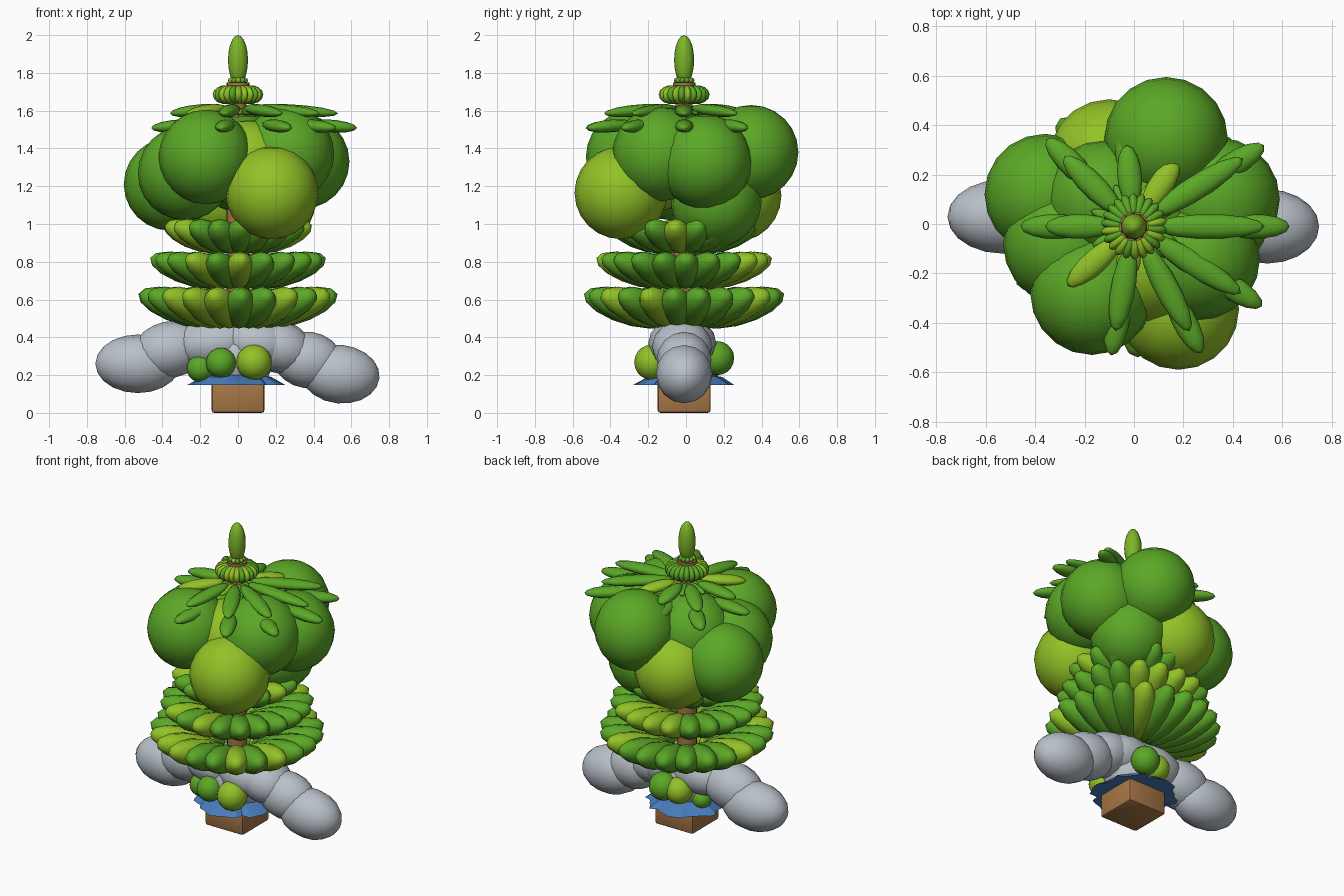
import bpy, bmesh, math, random
from mathutils import Vector, Matrix

if "Cube" in bpy.data.objects:
    bpy.data.objects.remove(bpy.data.objects["Cube"])

random.seed(7)
CY = -0.01  # the trunk axis sits slightly forward


def material(name, rgb):
    m = bpy.data.materials.new(name)
    m.diffuse_color = (*rgb, 1)
    m.use_nodes = True
    m.node_tree.nodes["Principled BSDF"].inputs["Base Color"].default_value = m.diffuse_color
    return m


GREEN = material("leaf green", (0.105, 0.39, 0.02))
LIME = material("lime green", (0.29, 0.54, 0.02))
OLIVE = material("bud green", (0.20, 0.46, 0.02))
GREY = material("stone grey", (0.48, 0.53, 0.58))
BLUE = material("water blue", (0.065, 0.20, 0.50))
BROWN = material("wood brown", (0.38, 0.18, 0.06))


def finish(bm, name, mats, angle=60):
    me = bpy.data.meshes.new(name)
    bm.to_mesh(me)
    bm.free()
    for m in mats:
        me.materials.append(m)
    ob = bpy.data.objects.new(name, me)
    bpy.context.collection.objects.link(ob)
    bpy.ops.object.select_all(action='DESELECT')
    ob.select_set(True)
    bpy.context.view_layer.objects.active = ob
    bpy.ops.object.shade_smooth_by_angle(angle=math.radians(angle))
    return ob


def add_ellipsoid(bm, centre, axes, rot=None, mat=0, seg=16):
    m = Matrix.Translation(centre) @ (rot or Matrix()) @ Matrix.Diagonal((*axes, 1))
    old = set(bm.faces)
    bmesh.ops.create_uvsphere(bm, u_segments=seg, v_segments=seg * 5 // 8, radius=1, matrix=m)
    for f in set(bm.faces) - old:
        f.material_index = mat


def add_petal(bm, ang, r0, z0, r1, z1, width, thick, mat=0, seg=12):
    # long ellipsoid lying radially between two points of a profile
    mid = Matrix.Translation((0, CY, 0)) @ Matrix.Rotation(ang, 4, 'Z')
    centre = mid @ Vector(((r0 + r1) / 2, 0, (z0 + z1) / 2))
    tilt = Matrix.Rotation(-math.atan2(z1 - z0, r1 - r0), 4, 'Y')
    # poles of the sphere point along the petal
    rot = Matrix.Rotation(ang, 4, 'Z') @ tilt @ Matrix.Rotation(math.pi / 2, 4, 'Y')
    add_ellipsoid(bm, centre, (thick, width, math.hypot(r1 - r0, z1 - z0) / 2), rot, mat, seg)


def petal_ring(name, n, r0, z0, r1, z1, width, thick, lime=0.3):
    bm = bmesh.new()
    for i in range(n):
        add_petal(bm, math.tau * (i + 0.1) / n - math.pi / 2, r0, z0, r1, z1, width, thick,
                  int(random.random() < lime))
    finish(bm, name, [GREEN, LIME])


def cylinder(name, r, z0, z1, mat, r2=None):
    bm = bmesh.new()
    bmesh.ops.create_cone(bm, cap_ends=True, segments=20, radius1=r, radius2=r2 or r, depth=z1 - z0,
                          matrix=Matrix.Translation((0, CY, (z0 + z1) / 2)))
    finish(bm, name, [mat], 40)


# wooden planter block
bm = bmesh.new()
bmesh.ops.create_cube(bm, size=1, matrix=Matrix.Translation((0, CY, 0.08)) @ Matrix.Diagonal((0.28, 0.28, 0.16, 1)))
bmesh.ops.bevel(bm, geom=bm.edges[:], offset=0.014, segments=2, affect='EDGES', profile=0.5)
finish(bm, "planter", [BROWN], 30)

# trunk and collar
cylinder("trunk", 0.06, 0.14, 1.1, BROWN)
cylinder("upper_stem", 0.045, 1.1, 1.75, BROWN)
cylinder("collar", 0.06, 1.725, 1.748, BROWN)

# ragged water skirt
bm = bmesh.new()
N = 40
rings = []
for r, z, jit in ((0.12, 0.205, 0), (0.19, 0.19, 0.012), (0.25, 0.147, 0.025), (0.14, 0.15, 0)):
    ring = []
    for i in range(N):
        a = math.tau * i / N
        rr = r + random.uniform(-jit, jit)
        ring.append(bm.verts.new((rr * math.cos(a) - 0.01, CY + rr * math.sin(a), z)))
    rings.append(ring)
for a, b in zip(rings, rings[1:]):
    for i in range(N):
        j = (i + 1) % N
        bm.faces.new((a[i], b[i], b[j], a[j]))
bmesh.ops.recalc_face_normals(bm, faces=bm.faces[:])
finish(bm, "water_skirt", [BLUE], 25)

# arch of rounded stones: x, y, z, half sizes, tilt about y (degrees)
bm = bmesh.new()
for x, y, z, sx, sy, sz, t in (
        (-0.53, 0.03, 0.26, 0.225, 0.15, 0.155, 0), (-0.36, 0.01, 0.335, 0.20, 0.15, 0.15, -12),
        (-0.12, -0.01, 0.37, 0.23, 0.17, 0.14, -5), (0.10, -0.02, 0.37, 0.21, 0.18, 0.14, 8),
        (0.22, -0.02, 0.35, 0.18, 0.16, 0.14, 20), (0.37, -0.01, 0.28, 0.185, 0.145, 0.15, 8),
        (0.54, -0.01, 0.205, 0.21, 0.15, 0.155, 6), (0, -0.01, 0.29, 0.19, 0.17, 0.185, 0)):
    # the pole axis runs along the stone's length
    rot = Matrix.Rotation(math.radians(t + 90), 4, 'Y')
    add_ellipsoid(bm, (x, y, z), (sz, sy, sx), rot)
finish(bm, "stone_arch", [GREY])

# small bushes round the foot: x, y, z, radius, colour
bm = bmesh.new()
for x, y, z, r, c in ((-0.20, -0.10, 0.235, 0.072, 0), (-0.09, -0.17, 0.265, 0.08, 0),
                      (0.085, -0.18, 0.268, 0.094, 1), (0.05, 0.165, 0.29, 0.09, 0),
                      (-0.05, 0.145, 0.28, 0.085, 1), (-0.16, 0.06, 0.22, 0.06, 0)):
    add_ellipsoid(bm, (x, y, z), (r, r, r), None, c)
finish(bm, "foot_bushes", [GREEN, LIME])

# three tiers of upturned petals
petal_ring("lower_petals", 22, 0.08, 0.485, 0.53, 0.63, 0.088, 0.088)
petal_ring("middle_petals", 20, 0.06, 0.69, 0.465, 0.82, 0.082, 0.078)
petal_ring("upper_petals", 18, 0.05, 0.875, 0.395, 0.995, 0.078, 0.074)

# crown of foliage balls: x, y, z, radius, colour
bm = bmesh.new()
for x, y, z, r, c in ((0.18, -0.345, 1.165, 0.245, 1), (-0.17, -0.28, 1.355, 0.25, 0),
                      (-0.36, 0.12, 1.21, 0.245, 0), (-0.28, -0.08, 1.27, 0.25, 0),
                      (0.34, 0.10, 1.33, 0.25, 0), (0.26, -0.14, 1.37, 0.25, 0),
                      (0.13, 0.345, 1.38, 0.25, 0), (-0.10, 0.26, 1.15, 0.245, 1),
                      (0.17, 0.16, 1.12, 0.24, 0), (-0.12, 0.10, 1.35, 0.24, 0),
                      (0.06, -0.16, 1.31, 0.24, 1), (0.02, 0.02, 1.32, 0.26, 0)):
    add_ellipsoid(bm, (x, y, z), (r, r, r), None, c, 20)
finish(bm, "crown_foliage", [GREEN, LIME])

# drooping fronds in two overlapping lengths: angle, reach, colour
bm = bmesh.new()
for deg, reach, c in ((0, 0.63, 0), (32, 0.62, 0), (57, 0.42, 1), (95, 0.43, 0), (135, 0.50, 0),
                      (180, 0.46, 0), (222, 0.46, 1), (260, 0.53, 0), (298, 0.58, 0), (328, 0.61, 0)):
    a = math.radians(deg)
    add_petal(bm, a, 0.08, 1.615, reach - 0.10, 1.585, 0.05, 0.032, c)
    add_petal(bm, a, reach - 0.28, 1.53, reach, 1.508, 0.05, 0.034, c)
finish(bm, "crown_fronds", [GREEN, LIME])

# short leaves under the topknot, the topknot and its bud
petal_ring("short_leaves", 16, 0.03, 1.60, 0.185, 1.59, 0.024, 0.02)
petal_ring("topknot_petals", 22, 0.0, 1.685, 0.135, 1.685, 0.026, 0.05)
petal_ring("bud_base_leaves", 10, 0.0, 1.755, 0.055, 1.762, 0.016, 0.018)
bm = bmesh.new()
add_ellipsoid(bm, (0, CY, 1.868), (0.053, 0.053, 0.132))
finish(bm, "bud", [OLIVE])
